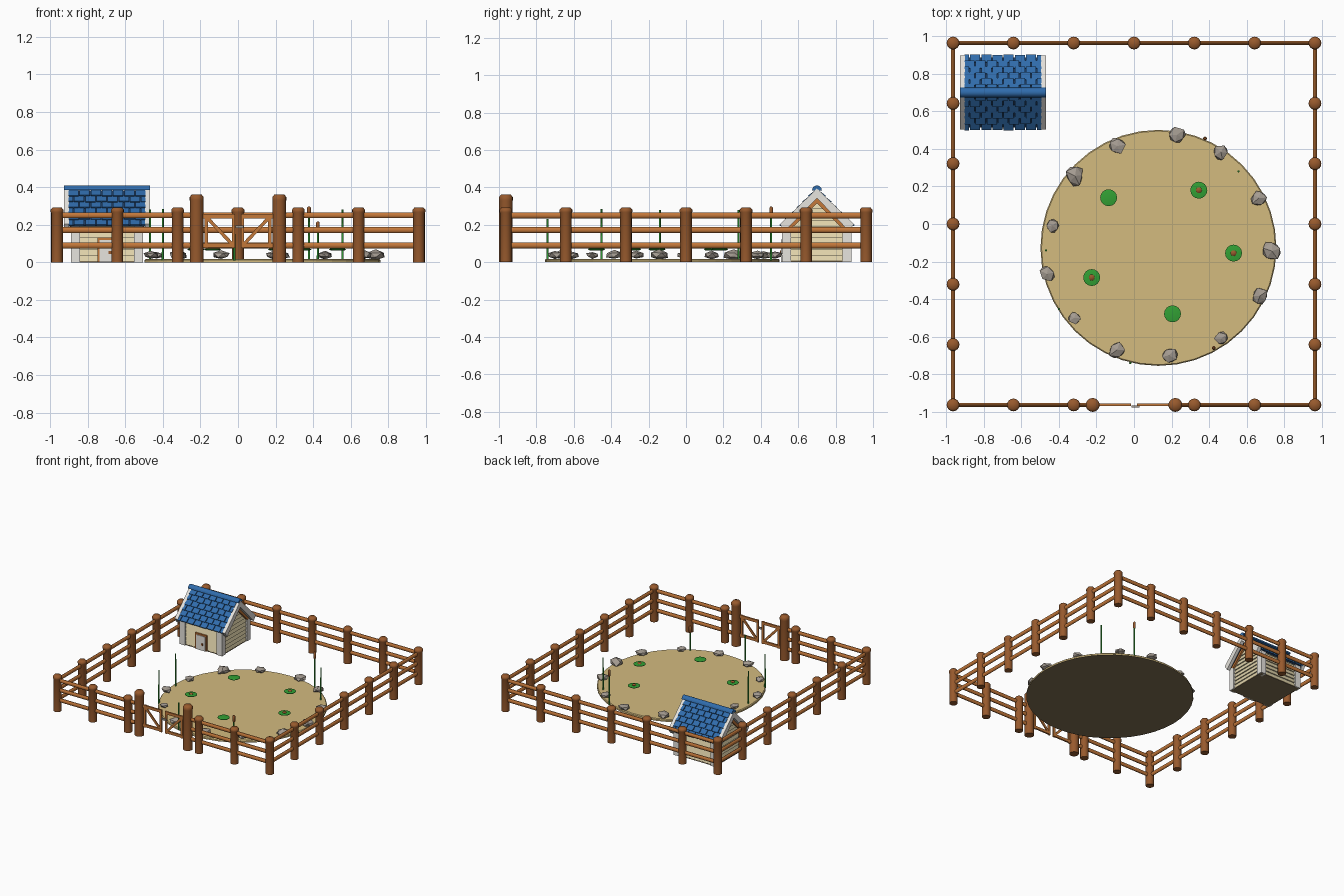
import bpy, bmesh, math, random
from mathutils import Vector, Matrix

if "Cube" in bpy.data.objects:
    bpy.data.objects.remove(bpy.data.objects["Cube"])

random.seed(4)

def mat(name, r, g, b):
    lin = lambda c: ((c / 255 + 0.055) / 1.055) ** 2.4
    m = bpy.data.materials.new(name)
    m.diffuse_color = (lin(r), lin(g), lin(b), 1)
    m.use_nodes = True
    m.node_tree.nodes["Principled BSDF"].inputs["Base Color"].default_value = m.diffuse_color
    return m

POST = mat("post_brown", 152, 90, 45)
RAIL = mat("rail_brown", 196, 120, 58)
BLUE = mat("roof_blue", 48, 108, 172)
NAVY = mat("roof_navy", 28, 56, 92)
CREAM = mat("siding_cream", 226, 213, 172)
WHITE = mat("trim_white", 242, 239, 233)
TAN = mat("sand_tan", 212, 187, 127)
STONE = mat("stone_grey", 164, 155, 145)
LEAF = mat("leaf_green", 50, 160, 52)
EARTH = mat("dark_earth", 128, 112, 84)

def finish(name, bm, material, smooth=None):
    bmesh.ops.recalc_face_normals(bm, faces=bm.faces)
    me = bpy.data.meshes.new(name)
    bm.to_mesh(me)
    bm.free()
    me.materials.append(material)
    ob = bpy.data.objects.new(name, me)
    bpy.context.collection.objects.link(ob)
    if smooth:
        bpy.ops.object.select_all(action='DESELECT')
        ob.select_set(True)
        bpy.context.view_layer.objects.active = ob
        bpy.ops.object.shade_smooth_by_angle(angle=math.radians(smooth))
    return ob

def frame(p, q, side):
    # matrix whose z axis runs from p to q, centred between them
    p, q, x = Vector(p), Vector(q), Vector(side)
    z = (q - p).normalized()
    m = Matrix((x, z.cross(x), z)).transposed().to_4x4()
    return Matrix.Translation((p + q) / 2) @ m, (q - p).length

def beam(bm, p, q, w, h, side=(1, 0, 0)):
    m, l = frame(p, q, side)
    bmesh.ops.create_cube(bm, size=1, matrix=m @ Matrix.Diagonal((w, h, l, 1)))

def rod(bm, p, q, rx, ry, seg=10, side=(1, 0, 0)):
    m, l = frame(p, q, side)
    bmesh.ops.create_cone(bm, cap_ends=True, segments=seg, radius1=1, radius2=1, depth=1,
                          matrix=m @ Matrix.Diagonal((rx, ry, l, 1)))

def block(bm, x0, x1, y0, y1, z0, z1, flare=0):
    # axis aligned box, optionally wider at its foot
    vs = bmesh.ops.create_cube(bm, size=2)["verts"]
    for v in vs:
        f = flare if v.co.z < 0 else 0
        v.co = ((x0 + x1) / 2 + v.co.x * ((x1 - x0) / 2 + f),
                (y0 + y1) / 2 + v.co.y * ((y1 - y0) / 2 + f), z1 if v.co.z > 0 else z0)

def prism(bm, pts, x0, x1):
    # y-z outline extruded along x
    a = [bm.verts.new((x0, y, z)) for y, z in pts]
    b = [bm.verts.new((x1, y, z)) for y, z in pts]
    bm.faces.new(a)
    bm.faces.new(b[::-1])
    for i in range(len(pts)):
        j = (i + 1) % len(pts)
        bm.faces.new((a[i], b[i], b[j], a[j]))

def lathe(bm, cx, cy, profile, seg=16):
    rings = [[bm.verts.new((cx + r * math.cos(2 * math.pi * k / seg),
                            cy + r * math.sin(2 * math.pi * k / seg), z)) for k in range(seg)]
             for r, z in profile]
    for a, b in zip(rings, rings[1:]):
        for k in range(seg):
            j = (k + 1) % seg
            bm.faces.new((a[k], a[j], b[j], b[k]))
    bm.faces.new(rings[0][::-1])
    bm.faces.new(rings[-1])

# Fence posts around the square, leaving the gate gap at the front
E = 0.963
steps = [E * i / 3 for i in range(-3, 4)]
spots = {(x, y) for x in steps for y in steps if abs(x) == E or abs(y) == E}
bm = bmesh.new()
for x, y in sorted(spots):
    if not (y == -E and abs(x) < 0.1):
        lathe(bm, x, y, [(0.031, 0), (0.031, 0.262), (0.034, 0.268), (0.034, 0.28), (0.024, 0.292)])
finish("fence_posts", bm, POST, 60)

bm = bmesh.new()
for s in (-1, 1):
    lathe(bm, 0.22 * s, -E, [(0.036, 0), (0.036, 0.325), (0.037, 0.33), (0.037, 0.347), (0.026, 0.362)])
finish("gate_posts", bm, POST, 60)

# Three rails on every side
bm = bmesh.new()
for z in (0.09, 0.172, 0.25):
    for s in (-1, 1):
        rod(bm, (s * E, -E, z), (s * E, E, z), 0.011, 0.016)
        rod(bm, (s * 0.22, -E, z), (s * E, -E, z), 0.016, 0.011, side=(0, 0, 1))
    rod(bm, (-E, E, z), (E, E, z), 0.016, 0.011, side=(0, 0, 1))
finish("fence_rails", bm, RAIL, 40)

# Two gate leaves with diagonal braces, and a latch
bm = bmesh.new()
for s in (-1, 1):
    for z in (0.09, 0.245):
        beam(bm, (s * 0.015, -E, z), (s * 0.19, -E, z), 0.013, 0.022, (0, 1, 0))
    for x in (0.024, 0.168):
        beam(bm, (s * x, -E, 0.075), (s * x, -E, 0.258), 0.018, 0.012)
    beam(bm, (s * 0.03, -E, 0.095), (s * 0.165, -E, 0.238), 0.010, 0.018, (0, 1, 0))
finish("gate_leaves", bm, RAIL)
bm = bmesh.new()
block(bm, -0.012, 0.03, -0.978, -0.967, 0.183, 0.197)
finish("gate_latch", bm, STONE)

# Round sandy bed with a dark underside
bm = bmesh.new()
lathe(bm, 0.13, -0.127, [(0.628, 0), (0.628, 0.012), (0.622, 0.018)], 40)
bed = finish("sand_bed", bm, TAN)
bed.data.materials.append(EARTH)
for p in bed.data.polygons:
    p.material_index = 1 if p.normal.z < -0.5 else 0

# Border stones: x, y, radius
stones = [(-.09, .415, .045), (.23, .475, .042), (.463, .383, .04), (.665, .138, .044),
          (.734, -.144, .052), (.67, -.383, .045), (.463, -.61, .035), (.186, -.70, .043),
          (-.09, -.67, .046), (-.319, -.5, .034), (-.463, -.266, .04), (-.436, -.01, .034),
          (-.314, .255, .05)]
bm = bmesh.new()
for x, y, r in stones:
    vs = bmesh.ops.create_icosphere(bm, subdivisions=1, radius=1)["verts"]
    turn = Matrix.Rotation(random.uniform(0, 6), 3, 'Z')
    for v in vs:
        c = turn @ v.co * random.uniform(0.85, 1.25)
        v.co = (x + c.x * r, y + c.y * r, max(0.012, 0.038 + c.z * r * 0.5))
finish("border_stones", bm, STONE)

# Lily pads, three with a flower bud
pads = [(-.135, .14, 0), (.345, .18, 1), (.53, -.155, 1), (-.225, -.285, 1), (.205, -.478, 0)]
bm, bud = bmesh.new(), bmesh.new()
for x, y, flower in pads:
    lathe(bm, x, y, [(0.036, 0.063), (0.045, 0.068), (0.045, 0.071), (0.036, 0.073)])
    if flower:
        lathe(bud, x, y, [(0.014, 0.072), (0.016, 0.076), (0.009, 0.082)], 10)
finish("lily_pads", bm, LEAF, 40)
finish("lily_buds", bud, POST, 60)

# Reeds, two with a brown head: x, y, top, head
reeds = [(.378, .455, .28, 1), (.425, -.66, .20, 1), (.556, .28, .28, 0),
         (-.468, -.14, .28, 0), (-.40, -.452, .285, 0), (-.02, -.74, .23, 0)]
bm, head = bmesh.new(), bmesh.new()
for x, y, top, tip in reeds:
    lathe(bm, x, y, [(0.006, 0.01), (0.005, top)], 8)
    if tip:
        lathe(head, x, y, [(0.006, top - 0.04), (0.010, top - 0.034), (0.010, top + 0.01), (0.005, top + 0.017)], 10)
finish("reed_stems", bm, LEAF, 50)
finish("reed_heads", head, POST, 50)

# House walls: overlapping planks narrowing into the gable
HX, HY = -0.697, 0.70
bm = bmesh.new()
h = 0.031
for i in range(11):
    z = 0.005 + i * h
    half = min(0.168, 0.355 - z - h * 0.5)
    block(bm, HX - 0.176, HX + 0.176, HY - half, HY + half, z, z + h, 0.009)
finish("house_siding", bm, CREAM)
bm = bmesh.new()
block(bm, HX - 0.185, HX + 0.185, HY - 0.177, HY + 0.177, 0, 0.008)
finish("house_floor", bm, EARTH)

bm = bmesh.new()
for sx in (-1, 1):
    for sy in (-1, 1):
        x, y = HX + sx * 0.168, HY + sy * 0.162
        block(bm, x - 0.024, x + 0.024, y - 0.024, y + 0.024, 0, 0.19)
finish("corner_boards", bm, WHITE)

# White gable boards with brown braces inside
white, brown = bmesh.new(), bmesh.new()
for sx in (-1, 1):
    for sy in (-1, 1):
        a, b = sorted((HX + sx * 0.202, HX + sx * 0.229))
        prism(white, [(HY, .394), (HY + sy * .198, .203), (HY + sy * .172, .165), (HY, .342)], a, b)
        a, b = sorted((HX + sx * 0.18, HX + sx * 0.196))
        prism(brown, [(HY, .343), (HY + sy * .16, .186), (HY + sy * .14, .176), (HY, .315)], a, b)
finish("gable_boards", white, WHITE)
finish("gable_braces", brown, RAIL)

# Roof: dark sheet, staggered shingles, rounded ridge cap
sheet, tiles = bmesh.new(), bmesh.new()
x0, x1, rows, w = HX - 0.208, HX + 0.208, 6, 0.416 / 7
for s in (-1, 1):
    d = Vector((0, s * 0.198, -0.2)).normalized()
    n = Vector((0, s * 0.2, 0.198)).normalized()
    top = Vector((HX, HY, 0.377))
    beam(sheet, top, top + d * 0.258, x1 - x0 - 0.01, 0.012)
    for r in range(rows):
        for k in range(8):
            a = max(x0, x0 + (k - 0.5 * (r % 2)) * w) + 0.003
            b = min(x1, x0 + (k + 1 - 0.5 * (r % 2)) * w) - 0.003
            if b - a < 0.01:
                continue
            mid = Vector(((a + b) / 2 - HX, 0, 0))
            p = top + mid + d * (r * 0.044) + n * 0.007
            q = top + mid + d * (r * 0.044 + 0.046 + random.uniform(0, 0.003)) + n * 0.014
            beam(tiles, p, q, b - a, 0.009)
finish("roof_sheet", sheet, NAVY)
finish("roof_shingles", tiles, BLUE)
bm = bmesh.new()
arc = [(HY + 0.026 * math.cos(t * math.pi / 8), 0.384 + 0.026 * math.sin(t * math.pi / 8)) for t in range(9)]
prism(bm, arc, HX - 0.2285, HX + 0.2285)
finish("roof_ridge", bm, BLUE, 40)

# Front door: brown frame, white panel, brown knob
f = HY - 0.174
for name, hw, z1, depth, m in (("door_frame", 0.052, 0.132, 0.013, RAIL),
                               ("door_panel", 0.041, 0.12, 0.017, WHITE)):
    bm = bmesh.new()
    block(bm, HX - hw, HX + hw, f - depth, f, 0.002, z1)
    finish(name, bm, m)
bm = bmesh.new()
block(bm, HX + 0.008, HX + 0.024, f - 0.023, f - 0.015, 0.045, 0.061)
finish("door_knob", bm, POST)
